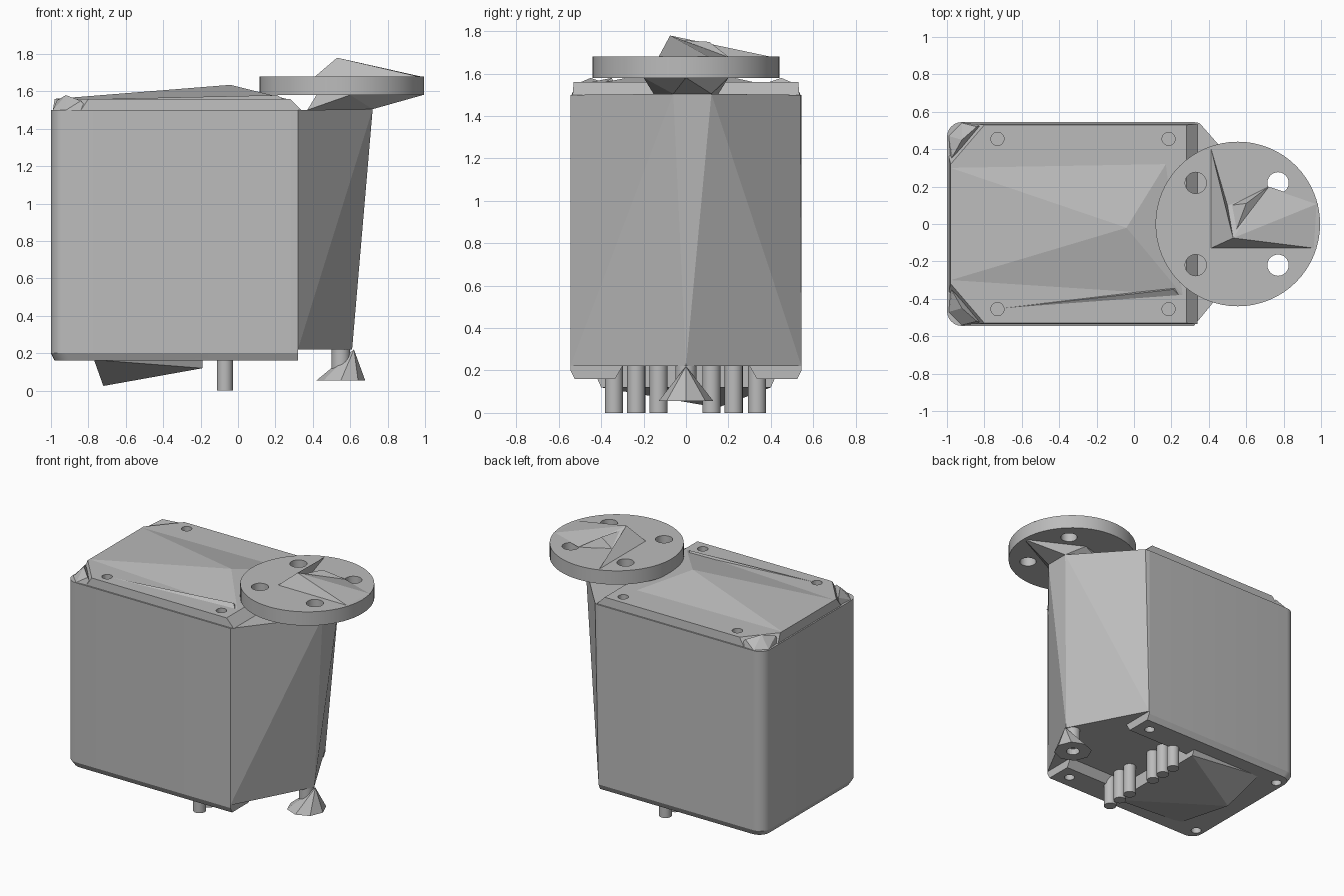
import bpy
import bmesh
from math import cos, sin, pi, radians

if "Cube" in bpy.data.objects:
    bpy.data.objects.remove(bpy.data.objects["Cube"], do_unlink=True)

grey = bpy.data.materials.new("light grey plastic")
grey.use_nodes = True
grey.diffuse_color = (0.5, 0.5, 0.5, 1)
grey.node_tree.nodes["Principled BSDF"].inputs["Base Color"].default_value = (0.5, 0.5, 0.5, 1)


def finish(name, bm):
    bmesh.ops.recalc_face_normals(bm, faces=bm.faces[:])
    mesh = bpy.data.meshes.new(name)
    bm.to_mesh(mesh)
    bm.free()
    mesh.materials.append(grey)
    ob = bpy.data.objects.new(name, mesh)
    bpy.context.scene.collection.objects.link(ob)
    return ob


def hull(name, points):
    bm = bmesh.new()
    for p in points:
        bm.verts.new(p)
    bmesh.ops.convex_hull(bm, input=bm.verts[:])
    loose = [v for v in bm.verts if not v.link_faces]
    bmesh.ops.delete(bm, geom=loose, context='VERTS')
    bmesh.ops.dissolve_limit(bm, angle_limit=radians(0.5), verts=bm.verts[:], edges=bm.edges[:])
    return finish(name, bm)


def ring(x, y, z, r, n):
    return [(x + r * cos(2 * pi * i / n), y + r * sin(2 * pi * i / n), z) for i in range(n)]


def cylinders(name, spots, r, z0, z1, n=24):
    bm = bmesh.new()
    for x, y in spots:
        low = [bm.verts.new(p) for p in ring(x, y, z0, r, n)]
        high = [bm.verts.new(p) for p in ring(x, y, z1, r, n)]
        bm.faces.new(low[::-1])
        bm.faces.new(high)
        for i in range(n):
            j = (i + 1) % n
            bm.faces.new((low[i], low[j], high[j], high[i]))
    return finish(name, bm)


def cut(ob, cutter):
    mod = ob.modifiers.new("cut", 'BOOLEAN')
    mod.operation = 'DIFFERENCE'
    mod.solver = 'EXACT'
    mod.object = cutter
    bpy.context.view_layer.objects.active = ob
    bpy.ops.object.modifier_apply(modifier=mod.name)
    bpy.data.objects.remove(cutter, do_unlink=True)


def smooth(ob):
    bpy.ops.object.select_all(action='DESELECT')
    ob.select_set(True)
    bpy.context.view_layer.objects.active = ob
    bpy.ops.object.shade_smooth_by_angle(angle=radians(25))


def both(x, y, z):
    return [(x, y, z), (x, -y, z)]


def grid(xs, ys):
    return [(x, y) for x in xs for y in ys]


def case_outline(z, inset):
    # rectangle with rounded corners at the -x end
    w, r = 0.545 - inset, 0.08
    pts = both(0.32, w, z)
    for i in range(7):
        a = pi / 2 * i / 6
        pts += both(-1 + inset + r - r * sin(a), w - r + r * cos(a), z)
    return pts


# Main case with recessed floor and screw holes underneath
case = hull("case", case_outline(0.16, 0.02) + case_outline(0.2, 0) + case_outline(1.5, 0))
cut(case, hull("floor_cutter", [p for x in (-0.19, 0.6)
                                for p in both(x, 0.37, 0.1) + both(x, 0.3, 0.22)]))
cut(case, cylinders("screw_cutter", grid((-0.92, 0.22), (-0.43, 0.43)), 0.035, 0.1, 0.3))
smooth(case)

# Tapered nose at the output end
hull("nose", both(0.3, 0.545, 0.22) + both(0.32, 0.545, 1.5) + both(0.32, 0.545, 0.22)
     + [(0.35, 0.54, 1.5), (0.72, -0.06, 1.505), (0.72, 0.12, 1.505), (0.61, 0, 0.22)])

# Lid with clipped corners and blind mounting holes
lid = hull("lid", both(0.34, 0.535, 1.5) + both(0.28, 0.53, 1.56)
           + both(-0.84, 0.535, 1.5) + both(-0.8, 0.53, 1.56)
           + both(-0.99, 0.36, 1.5) + both(-0.98, 0.32, 1.56))
cut(lid, cylinders("mount_cutter", grid((-0.73, 0.185), (-0.455, 0.455)), 0.035, 1.45, 1.6))

# Low roof rising to a point
hull("lid_roof", both(-0.98, 0.3, 1.56) + [(0.17, 0.32, 1.56), (0.26, -0.38, 1.56),
                                           (-0.04, -0.02, 1.635)])

# Thin ridge along one side of the lid
hull("lid_ridge", [(-0.7, -0.45, 1.56), (0.22, -0.34, 1.56), (0.24, -0.38, 1.56),
                   (0.21, -0.35, 1.58)])

# Faceted corner caps
for side, name in ((1, "left"), (-1, "right")):
    hull("corner_cap_" + name, [(x, side * y, z) for x, y, z in (
        (-0.98, 0.34, 1.5), (-0.99, 0.47, 1.5), (-0.92, 0.54, 1.5), (-0.8, 0.53, 1.5),
        (-0.97, 0.36, 1.55), (-0.84, 0.52, 1.55), (-0.92, 0.45, 1.58))])

# Round output horn with four through holes
horn = cylinders("output_horn", [(0.555, 0)], 0.44, 1.58, 1.68, 64)
cut(horn, cylinders("horn_cutter", grid((0.33, 0.77), (-0.22, 0.22)), 0.057, 1.5, 1.8))
smooth(horn)

# Faceted peak on the horn
bm = bmesh.new()
apex = bm.verts.new((0.53, -0.075, 1.78))
base = [bm.verts.new(p + (1.678,)) for p in (
    (0.41, 0.41), (0.41, -0.13), (0.97, -0.13), (0.985, 0.11), (0.72, 0.2), (0.5, 0.1))]
bm.faces.new(base[::-1])
for a, b in zip(base, base[1:] + base[:1]):
    bm.faces.new((a, b, apex))
finish("horn_peak", bm)
hull("horn_spur", [(0.52, 0.1, 1.68), (0.72, 0.2, 1.68), (0.64, 0.06, 1.7),
                   (0.6, 0.11, 1.75), (0.54, -0.05, 1.76)])

# Faceted hub under the horn
hull("horn_hub", [(0.72, -0.06, 1.505), (0.72, 0.12, 1.505), (0.99, 0, 1.581)]
     + both(0.37, 0.15, 1.5) + both(0.6, 0.2, 1.581) + both(0.42, 0.15, 1.581))

# Six contact pins
smooth(cylinders("contact_pins", grid((-0.07,), (-0.34, -0.235, -0.13, 0.12, 0.225, 0.335)),
                 0.043, 0, 0.25, 20))

# Faceted wedge under the floor
hull("floor_wedge", both(-0.77, 0.42, 0.165) + both(-0.19, 0.42, 0.165)
     + both(-0.19, 0.4, 0.12) + [(-0.72, 0.15, 0.025)])

# Flared foot with a short tube
foot = hull("flared_foot", ring(0.55, 0, 0.055, 0.13, 8)
            + [(0.62, 0, 0.22), (0.505, 0, 0.11)])
cut(foot, cylinders("foot_cutter", [(0.55, 0)], 0.045, 0, 0.1))
smooth(cylinders("foot_tube", [(0.55, 0)], 0.05, 0.1, 0.25))
